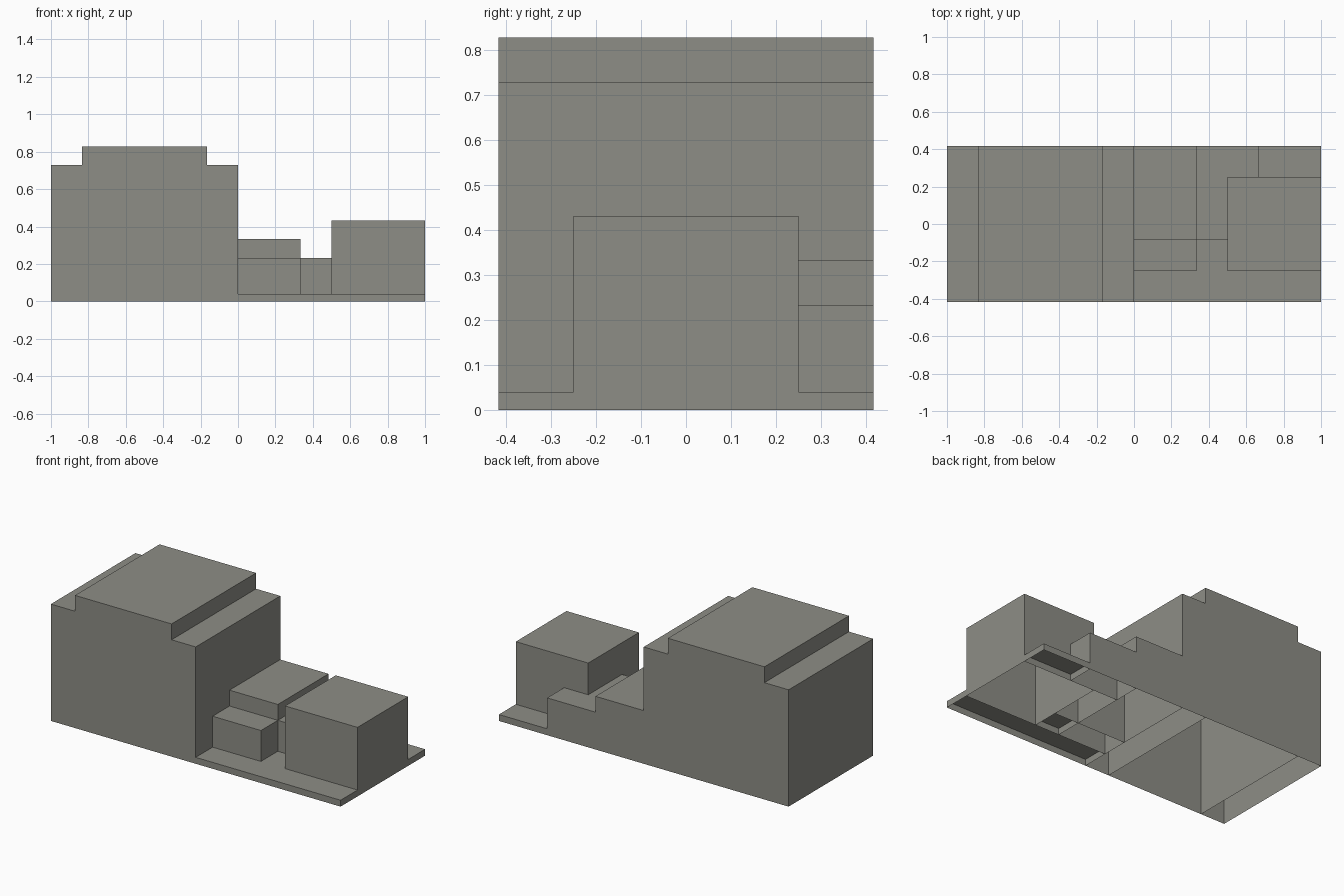
import bpy
import bmesh
from mathutils import Vector

cube = bpy.data.objects.get("Cube")
if cube:
    bpy.data.objects.remove(cube, do_unlink=True)

# Single stone-grey material
stone = bpy.data.materials.new("stone_grey")
stone.use_nodes = True
colour = (0.27, 0.27, 0.24, 1.0)
stone.diffuse_color = colour
stone.node_tree.nodes["Principled BSDF"].inputs["Base Color"].default_value = colour

# Plan module: footprints are whole multiples of this step
STEP = 1 / 6
DEPTH = 2.5 * STEP
SLAB, LOW, MID, BLOCK, SHOULDER, ROOF = 0.04, 0.233, 0.332, 0.431, 0.729, 0.828


def open_box(name, x0, x1, y0, y1, height):
    """Hollow massing block without a floor; plan limits are in steps."""
    bm = bmesh.new()
    bmesh.ops.create_cube(bm, size=1)
    size = Vector(((x1 - x0) * STEP, (y1 - y0) * STEP, height))
    centre = Vector(((x0 + x1) * STEP / 2, (y0 + y1) * STEP / 2, height / 2))
    bmesh.ops.scale(bm, vec=size, verts=bm.verts)
    bmesh.ops.translate(bm, vec=centre, verts=bm.verts)
    floor = [f for f in bm.faces if f.normal.z < -0.5]
    bmesh.ops.delete(bm, geom=floor, context='FACES_ONLY')
    mesh = bpy.data.meshes.new(name)
    bm.to_mesh(mesh)
    bm.free()
    mesh.materials.append(stone)
    obj = bpy.data.objects.new(name, mesh)
    bpy.context.collection.objects.link(obj)
    return obj


# Tall building: raised centre between two lower shoulders
open_box("tall_right_shoulder", -6, -5, -2.5, 2.5, SHOULDER)
open_box("tall_centre", -5, -1, -2.5, 2.5, ROOF)
open_box("tall_left_shoulder", -1, 0, -2.5, 2.5, SHOULDER)

# Thin ground slabs
open_box("front_slab", 0, 6, -2.5, -1.5, SLAB)
open_box("passage_slab", 2, 3, -1.5, -0.5, SLAB)
open_box("back_corner_slab", 4, 6, 1.5, 2.5, SLAB)

# Stepped annex beside the tall building
open_box("annex_front_step", 0, 2, -1.5, -0.5, LOW)
open_box("annex_main", 0, 2, -0.5, 2.5, MID)
open_box("annex_link", 2, 3, -0.5, 1.5, LOW)
open_box("annex_back_step", 2, 4, 1.5, 2.5, LOW)

# Separate end block
open_box("end_block", 3, 6, -1.5, 1.5, BLOCK)
